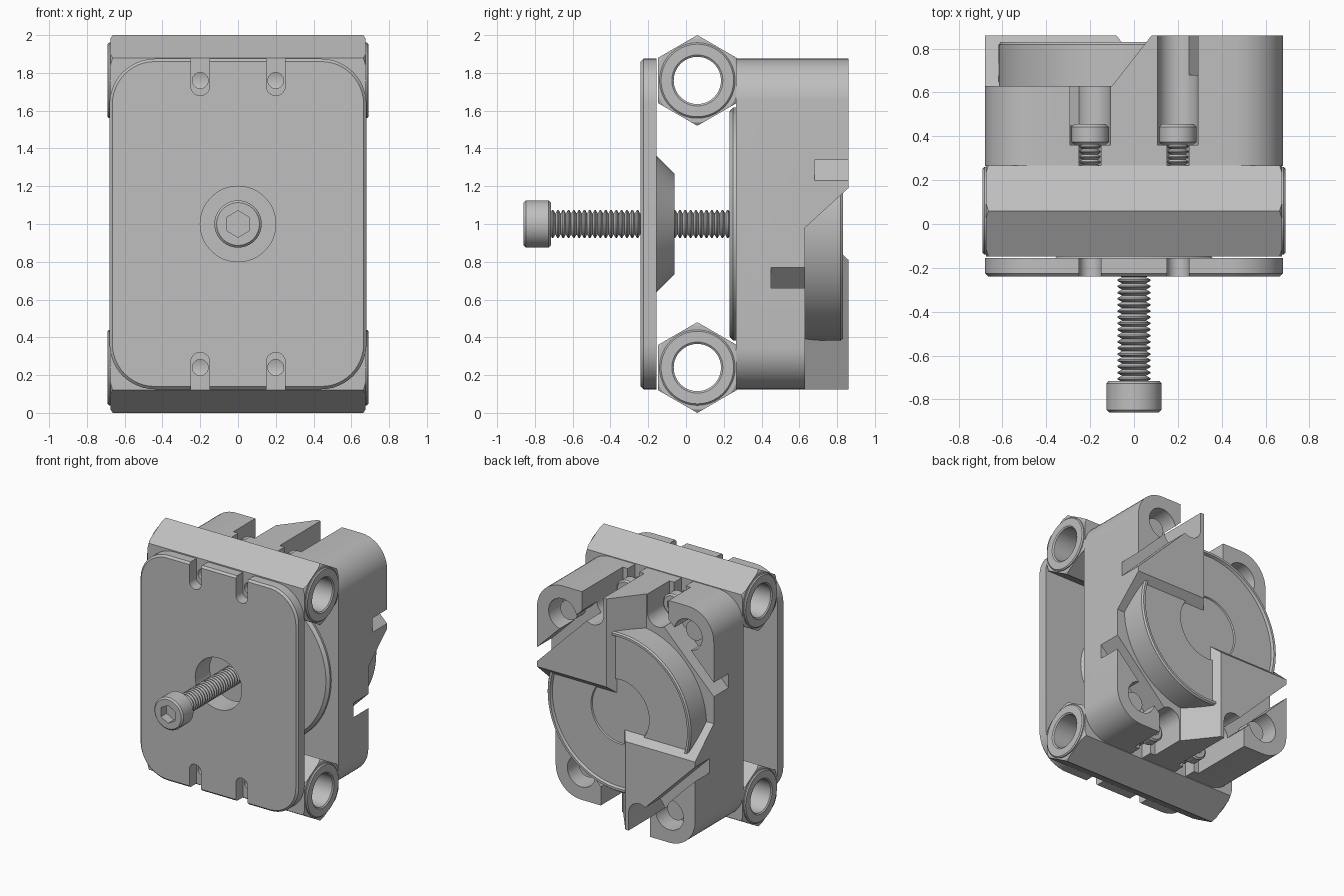
import bpy, bmesh, math

if "Cube" in bpy.data.objects:
    bpy.data.objects.remove(bpy.data.objects["Cube"])

MID = 1.0            # height of the centre axis
HALF_W, HALF_H = 0.68, 0.875

metal = bpy.data.materials.new("plain_grey_metal")
metal.use_nodes = True
GREY = (0.52, 0.52, 0.52, 1)
metal.diffuse_color = GREY
metal.node_tree.nodes["Principled BSDF"].inputs["Base Color"].default_value = GREY
parts = []


def loft(name, rings, closed=False, part=True):
    """Skin a list of equal-length point rings; cap the ends unless closed."""
    bm = bmesh.new()
    rows = [[bm.verts.new(p) for p in ring] for ring in rings]
    pairs = list(zip(rows, rows[1:])) + ([(rows[-1], rows[0])] if closed else [])
    for a, b in pairs:
        for i in range(len(a)):
            j = (i + 1) % len(a)
            bm.faces.new((a[i], a[j], b[j], b[i]))
    if not closed:
        bm.faces.new(rows[0])
        bm.faces.new(rows[-1])
    bmesh.ops.recalc_face_normals(bm, faces=bm.faces)
    mesh = bpy.data.meshes.new(name)
    bm.to_mesh(mesh)
    bm.free()
    mesh.materials.append(metal)
    ob = bpy.data.objects.new(name, mesh)
    bpy.context.collection.objects.link(ob)
    if part:
        parts.append(ob)
    else:
        ob.hide_render = True
    return ob


def place(points, t, axis="y"):
    """Put a 2D outline at distance t along an axis."""
    if axis == "y":
        return [(u, t, MID + v) for u, v in points]
    return [(t, u, v) for u, v in points]


def circle(r, cx=0, cz=0, n=64):
    return [(cx + r * math.sin(math.tau * i / n), cz + r * math.cos(math.tau * i / n))
            for i in range(n)]


def lathe(name, profile, c=(0, 0), axis="y", n=64, **kw):
    return loft(name, [place(circle(r, *c, n), t, axis) for r, t in profile], **kw)


def prism(name, points, a, b, axis="y", **kw):
    return loft(name, [place(points, a, axis), place(points, b, axis)], **kw)


def rounded_rect(w, h, r, steps=12):
    pts = []
    for k, (sx, sz) in enumerate([(1, 1), (-1, 1), (-1, -1), (1, -1)]):
        for i in range(steps + 1):
            a = math.pi / 2 * (k + i / steps)
            pts.append((sx * (w - r) + r * math.cos(a), sz * (h - r) + r * math.sin(a)))
    return pts


def u_slot(x, s, r, zc, steps=16):
    """Round-bottomed slot open towards the top (s=1) or bottom (s=-1)."""
    arc = [(x + r * math.cos(math.pi * i / steps), s * (zc - r * math.sin(math.pi * i / steps)))
           for i in range(steps + 1)]
    return arc + [(x - r, s * 1.1), (x + r, s * 1.1)]


def carve(ob, cutters, operation="DIFFERENCE"):
    for c in cutters:
        m = ob.modifiers.new("carve", "BOOLEAN")
        m.object, m.operation, m.solver = c, operation, "EXACT"
    deps = bpy.context.evaluated_depsgraph_get()
    mesh = bpy.data.meshes.new_from_object(ob.evaluated_get(deps))
    ob.modifiers.clear()
    ob.data = mesh
    for c in cutters:
        bpy.data.objects.remove(c)


def thread(r, depth, a, b, pitch):
    n = round((b - a) / pitch)
    step = (b - a) / n
    rows = []
    for i in range(n):
        rows += [(r - depth, a + i * step), (r, a + (i + 0.4) * step), (r, a + (i + 0.6) * step)]
    return rows + [(r - depth, b)]


def cap_screw(name, c, r, front, back, socket, open_to):
    """Cylindrical head with a hexagonal socket."""
    b = 0.012
    head = lathe(name, [(r - b, front), (r, front + b), (r, back - b), (r - b, back)], c)
    face, depth = (front, 0.07) if open_to < 0 else (back, -0.05)
    carve(head, [prism("socket", circle(socket, *c, n=6), face - depth, face + depth, part=False)])


CORNERS = [(sx, sz) for sx in (-1, 1) for sz in (-1, 1)]

# Front plate with slots and a central hole
plate = loft("front_plate", [
    place(rounded_rect(HALF_W - d, HALF_H - d, 0.24 - d), y)
    for y, d in [(-0.24, 0.015), (-0.225, 0), (-0.155, 0)]])
carve(plate, [prism("slot", u_slot(sx * 0.2, sz, 0.05, 0.73), -0.3, -0.1, part=False)
              for sx, sz in CORNERS]
      + [lathe("hole", [(0.2, -0.3), (0.2, -0.1)], part=False)])
lathe("plate_cone", [(0.2, -0.155), (0.36, -0.155), (0.265, -0.06), (0.2, -0.06)], closed=True)

# Hexagonal cross tubes with chamfered ends, bores and collars
for label, s in (("upper", 1), ("lower", -1)):
    c = (0.06, MID + s * 0.76)
    tube = prism(label + "_hex_tube", circle(0.24, *c, n=6), -0.675, 0.675, "x")
    carve(tube, [lathe("chamfer", [(0.215, -0.68), (0.245, -0.66), (0.245, 0.66), (0.215, 0.68)],
                       c, "x", part=False)], "INTERSECT")
    carve(tube, [lathe("bore", [(0.125, -0.8), (0.125, 0.8)], c, "x", part=False)]
          + [lathe("screw_hole", [(0.042, -0.3), (0.042, 0.06)], (x, s * 0.76), n=32, part=False)
             for x in (-0.2, 0.2)])
    for side in (-1, 1):
        lathe(label + "_tube_collar",
              [(r, side * t) for r, t in [(0.125, 0.67), (0.2, 0.67), (0.2, 0.682),
                                          (0.192, 0.69), (0.135, 0.69), (0.125, 0.682)]],
              c, "x", closed=True)

# Rear block: two opposite quadrants are cut down with sloping walls
block = prism("rear_block", rounded_rect(HALF_W, HALF_H, 0.22), 0.265, 0.86)
cutters = []
for s in (-1, 1):
    rows = []
    for y, x, z in [(0.63, 0.1, 0.02), (0.86, -0.08, -0.19), (0.95, -0.15, -0.272)]:
        rect = [(x, -z), (1, -z), (1, -1), (x, -1)]
        rows.append(place([(s * u, s * -(-v)) for u, v in
                           [(x, -z), (1, -z), (1, -1.2), (x, -1.2)]], y))
    cutters.append(loft("quadrant_cut", rows, part=False))
for sx, sz in CORNERS:
    floor = 0.68 if sx == sz else 0.45
    # screw channels, wide then narrow
    cutters.append(prism("channel", u_slot(sx * 0.2, sz, 0.092, 0.735), 0.36, 1, part=False))
    cutters.append(prism("narrow_channel", u_slot(sx * 0.2, sz, 0.05, 0.735), 0.2, 0.4, part=False))
    # corner pocket and the diagonal slot beside it
    cutters.append(lathe("pocket", [(0.12, floor), (0.12, 1)], (sx * 0.46, sz * 0.655), part=False))
    diagonal = [(0.2, 0.71), (0.2, 0.82), (0.8, 0.22), (0.8, 0.11)]
    cutters.append(prism("diagonal_slot", [(sx * u, sz * v) for u, v in diagonal],
                         floor, 1, part=False))
carve(block, cutters)

# Pins in the corner pockets and clamping screws in the channels
for sx, sz in CORNERS:
    floor = 0.68 if sx == sz else 0.45
    lathe("corner_pin", [(0.075, floor - 0.02), (0.075, floor + 0.1)], (sx * 0.46, sz * 0.655), n=32)
    c = (sx * 0.2, sz * 0.745)
    cap_screw("clamp_screw_head", c, 0.085, 0.362, 0.455, 0.045, 1)
    lathe("clamp_screw_thread", thread(0.048, 0.012, 0.2, 0.365, 0.022), c, n=24)

# Round core running through the block, with a shallow rim and centre step
lathe("round_core", [(0.595, 0.23), (0.617, 0.25), (0.617, 0.818), (0.608, 0.83), (0.59, 0.83),
                     (0.582, 0.81), (0.25, 0.81), (0.245, 0.8)], n=96)

# Main adjusting screw
cap_screw("main_screw_head", (0, 0), 0.125, -0.86, -0.715, 0.07, -1)
lathe("main_screw_thread", thread(0.075, 0.02, -0.72, 0.235, 0.028), n=32)

# Smooth shading with crisp edges
bpy.ops.object.select_all(action="DESELECT")
for ob in parts:
    ob.select_set(True)
bpy.context.view_layer.objects.active = block
bpy.ops.object.shade_smooth_by_angle(angle=math.radians(30))
